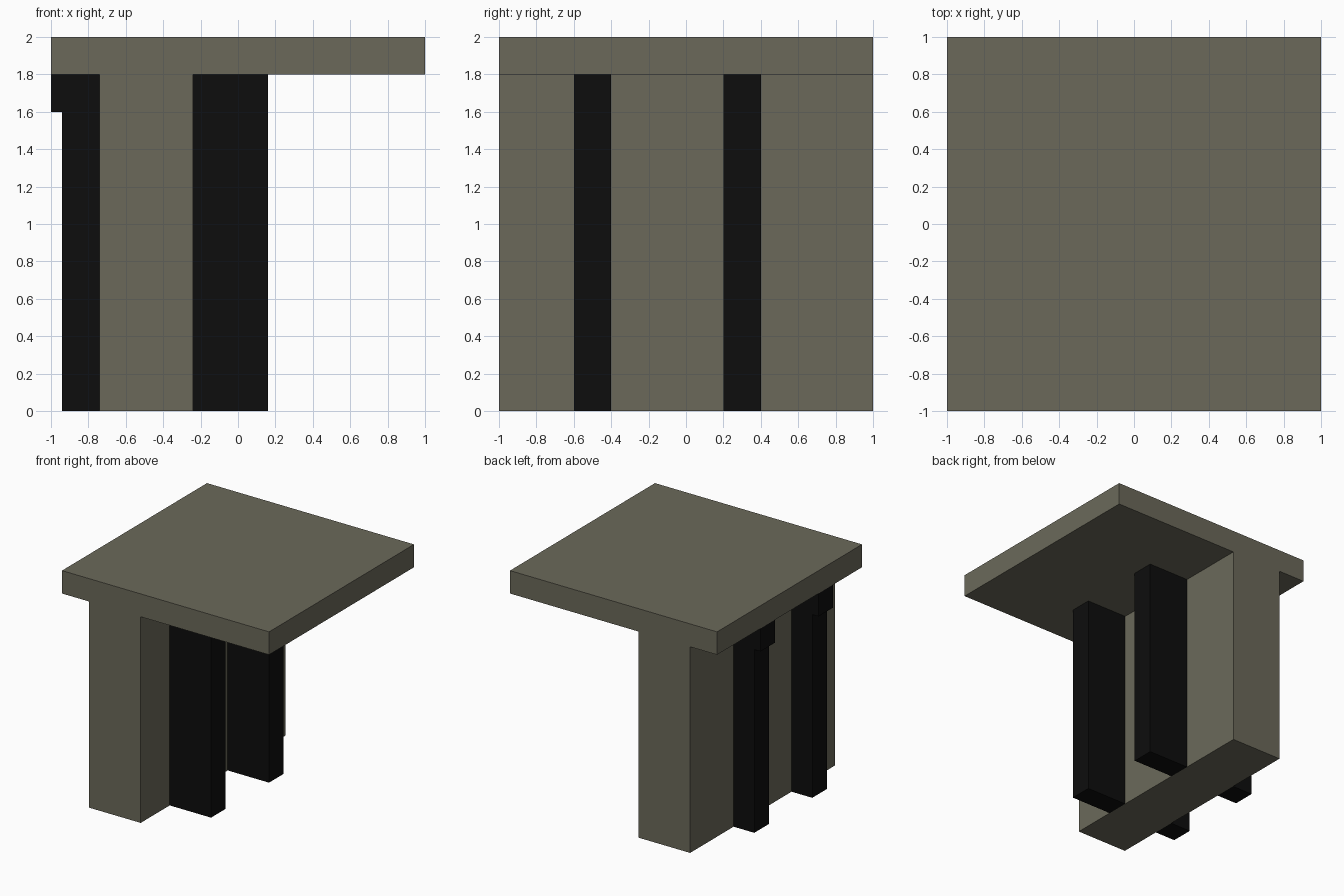
import bpy

cube = bpy.data.objects.get("Cube")
if cube:
    bpy.data.objects.remove(cube, do_unlink=True)


def make_material(name, rgb):
    mat = bpy.data.materials.new(name)
    mat.use_nodes = True
    colour = (*rgb, 1.0)
    mat.diffuse_color = colour
    mat.node_tree.nodes["Principled BSDF"].inputs["Base Color"].default_value = colour
    return mat


def box(name, x, y, z, mat):
    """Box spanning the given (low, high) range on each axis."""
    spans = (x, y, z)
    bpy.ops.mesh.primitive_cube_add(size=1)
    obj = bpy.context.object
    obj.name = name
    obj.location = [(lo + hi) / 2 for lo, hi in spans]
    obj.scale = [hi - lo for lo, hi in spans]
    bpy.ops.object.transform_apply(location=True, rotation=True, scale=True)
    obj.data.materials.append(mat)
    return obj


stone = make_material("olive grey", (0.147, 0.141, 0.102))
black = make_material("black", (0.004, 0.004, 0.004))

WALL = (-0.74, -0.24)
UNDERSIDE = 1.8

# Square top slab on an off-centre supporting wall
box("top_slab", (-1, 1), (-1, 1), (UNDERSIDE, 2), stone)
box("support_wall", WALL, (-1, 1), (0, UNDERSIDE), stone)

# Dark ribs on both faces of the wall, with a small bracket under the slab edge
for label, y in (("front", (-0.6, -0.4)), ("back", (0.2, 0.4))):
    box(label + "_deep_rib", (WALL[1], 0.16), y, (0, UNDERSIDE), black)
    box(label + "_shallow_rib", (-0.94, WALL[0]), y, (0, UNDERSIDE), black)
    box(label + "_bracket", (-1, -0.94), y, (1.6, UNDERSIDE), black)
